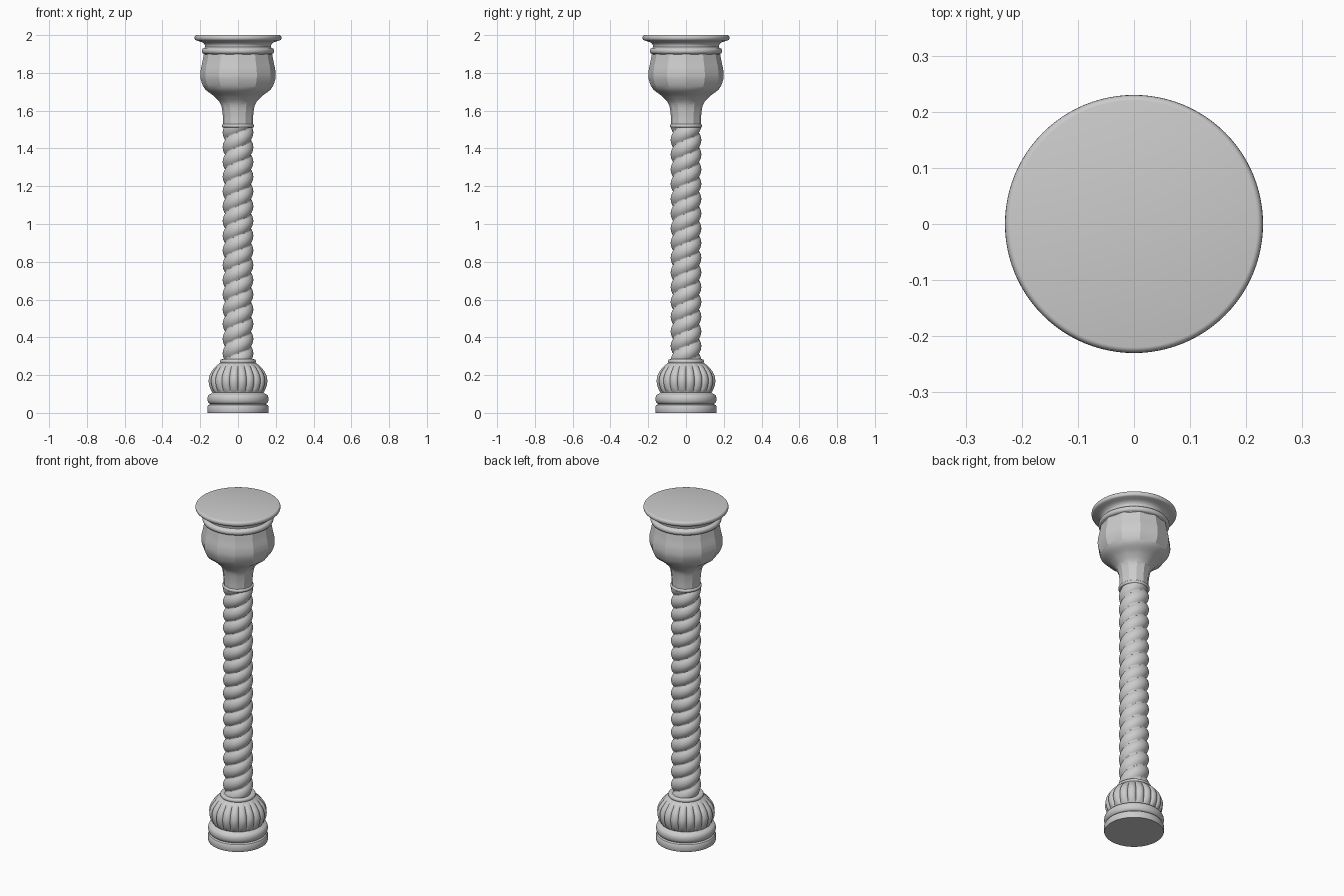
import bpy, bmesh, math

if "Cube" in bpy.data.objects:
    bpy.data.objects.remove(bpy.data.objects["Cube"])


def finish(bm, name, angle):
    bmesh.ops.recalc_face_normals(bm, faces=bm.faces[:])
    me = bpy.data.meshes.new(name)
    bm.to_mesh(me)
    bm.free()
    ob = bpy.data.objects.new(name, me)
    bpy.context.collection.objects.link(ob)
    bpy.ops.object.select_all(action='DESELECT')
    ob.select_set(True)
    bpy.context.view_layer.objects.active = ob
    bpy.ops.object.shade_smooth_by_angle(angle=math.radians(angle))
    return ob


def lathe(name, profile, segs=96, shape=None, angle=35):
    """Revolve (r, z) points; shape(angle, r, z) may alter the radius."""
    bm = bmesh.new()
    rings = []
    for r, z in profile:
        ring = []
        for i in range(segs):
            a = 2 * math.pi * i / segs
            q = shape(a, r, z) if shape else r
            ring.append(bm.verts.new((q * math.cos(a), q * math.sin(a), z)))
        rings.append(ring)
    for lo, hi in zip(rings, rings[1:]):
        for i in range(segs):
            j = (i + 1) % segs
            bm.faces.new((lo[i], lo[j], hi[j], hi[i]))
    bm.faces.new(rings[0][::-1])
    bm.faces.new(rings[-1])
    return finish(bm, name, angle)


def bead(r, z0, z1, bulge, n=8):
    """Half-round moulding from z0 to z1 swelling out to r + bulge."""
    return [(r + bulge * math.sin(math.pi * k / n),
             (z0 + z1) / 2 - (z1 - z0) / 2 * math.cos(math.pi * k / n))
            for k in range(n + 1)]


def smooth(pts, n=6):
    """Catmull-Rom curve through the profile points."""
    p = [pts[0]] + pts + [pts[-1]]
    out = []
    for a, b, c, d in zip(p, p[1:], p[2:], p[3:]):
        for k in range(n):
            t = k / n
            out.append(tuple(0.5 * (2 * b[i] + (c[i] - a[i]) * t
                       + (2 * a[i] - 5 * b[i] + 4 * c[i] - d[i]) * t * t
                       + (3 * b[i] - a[i] - 3 * c[i] + d[i]) * t ** 3) for i in (0, 1)))
    return out + [pts[-1]]


# Base: plinth disc and rounded moulding
lathe("plinth", [(0.16, 0), (0.162, 0.005), (0.162, 0.033), (0.157, 0.042), (0.148, 0.046)]
      + bead(0.145, 0.047, 0.1, 0.017) + [(0.135, 0.108)])

# Gadrooned bulb with rounded lobes
LOBES = 20


def lobe(a, r, z):
    depth = 0.012 * min(1, max(0, (z - 0.1) / 0.03), max(0, (0.262 - z) / 0.03))
    return r - depth * (1 - abs(math.sin(LOBES * a / 2)) ** 0.6)


lathe("fluted_bulb", smooth([(0.13, 0.1), (0.149, 0.13), (0.157, 0.17), (0.148, 0.208),
                             (0.125, 0.24), (0.095, 0.265)]), LOBES * 10, lobe, 50)
lathe("lower_collar", bead(0.085, 0.26, 0.284, 0.011))

# Twisted shaft: two-start right-handed rope
Z0, Z1, STARTS, PITCH = 0.275, 1.515, 2, 0.078


def rope(a, r, z):
    phase = math.pi * (z - Z0) / PITCH - STARTS * a / 2
    return r - 0.016 * (1 - abs(math.sin(phase)) ** 0.7)


steps = 224
lathe("twisted_shaft", [(0.081, Z0 + (Z1 - Z0) * k / steps) for k in range(steps + 1)],
      64, rope, 60)

# Capital: neck ring, twelve-sided bell, round top mouldings
lathe("upper_collar", bead(0.076, 1.51, 1.53, 0.009))
lathe("bell", smooth([(0.079, 1.52), (0.081, 1.58), (0.092, 1.635), (0.125, 1.675),
                      (0.175, 1.715), (0.197, 1.765), (0.198, 1.81), (0.188, 1.86),
                      (0.181, 1.9)]), 12, None, 25)
lathe("capital_mouldings", [(0.155, 1.885), (0.172, 1.893)] + bead(0.178, 1.9, 1.932, 0.014)
      + smooth([(0.174, 1.936), (0.177, 1.95), (0.19, 1.962), (0.215, 1.97)], 4)
      + bead(0.22, 1.972, 2.0, 0.01))
